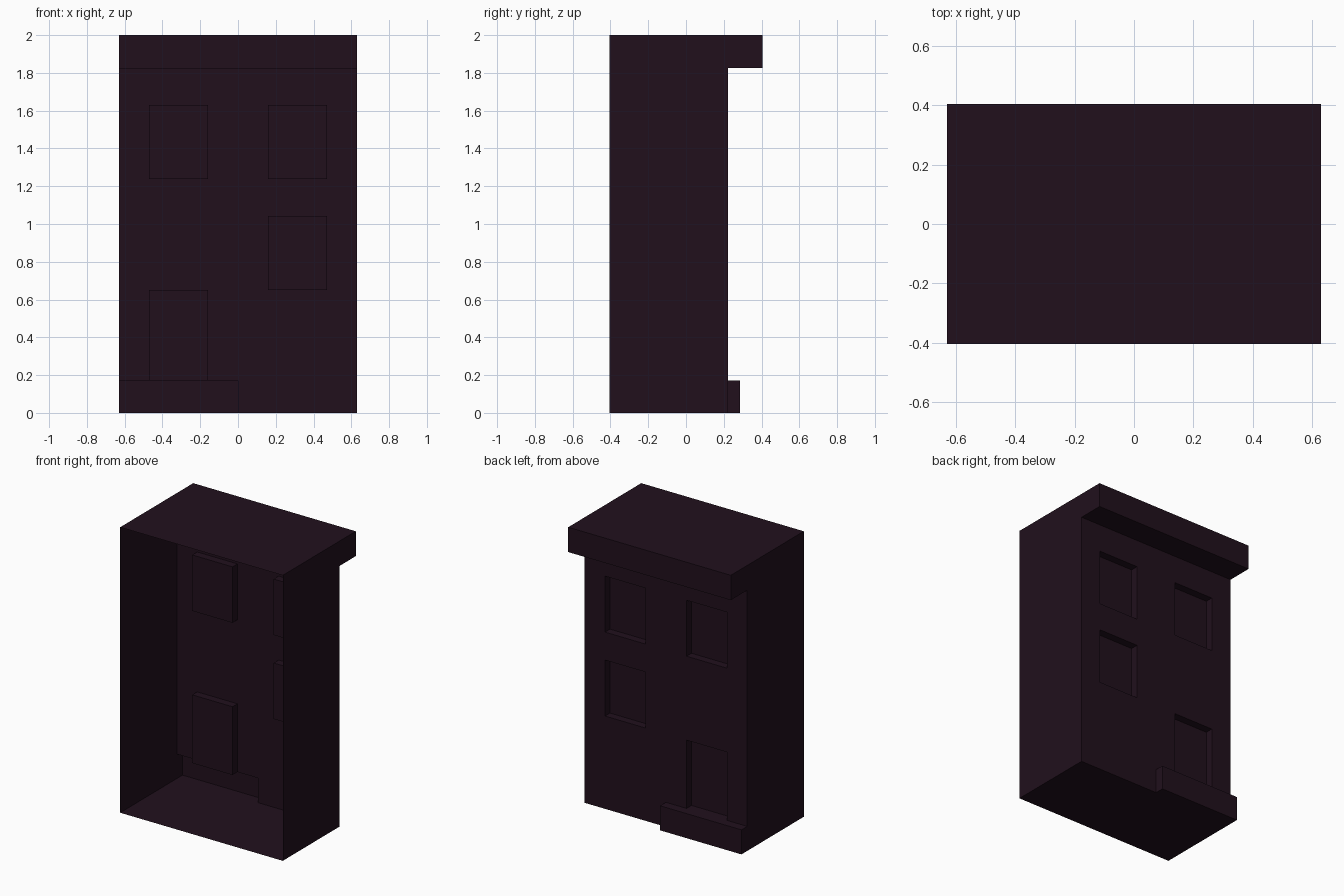
import bpy, bmesh

if "Cube" in bpy.data.objects:
    bpy.data.objects.remove(bpy.data.objects["Cube"])

W, D, H = 0.63, 0.404, 2.0            # half width, half depth, height
WALL, STEP, RECESS = 0.222, 0.286, 0.055
STEP_TOP, CORNICE = 0.172, 1.826

# Window and door recesses: x centre, bottom, top
HALF = 0.156
recesses = [(-0.316, 1.238, 1.63), (0.316, 1.238, 1.63),
            (0.316, 0.65, 1.042), (-0.316, STEP_TOP, 0.65)]


def reach(x, z):
    """How far back (y) the shell reaches at a facade point."""
    if abs(x) > W or not 0 < z < H:
        return -D
    if z > CORNICE:
        return D
    if z < STEP_TOP and x < 0:
        return STEP
    if any(abs(x - c) < HALF and b < z < t for c, b, t in recesses):
        return WALL - RECESS
    return WALL


xs = sorted({-W, 0.0, W} | {c + s * HALF for c, b, t in recesses for s in (-1, 1)})
zs = sorted({0.0, STEP_TOP, CORNICE, H} | {v for c, b, t in recesses for v in (b, t)})
xs = [xs[0] - 1] + xs + [xs[-1] + 1]
zs = [zs[0] - 1] + zs + [zs[-1] + 1]


def cell(i, k):
    return reach((xs[i] + xs[i + 1]) / 2, (zs[k] + zs[k + 1]) / 2)


bm = bmesh.new()


def quad(*pts):
    bm.faces.new([bm.verts.new(p) for p in pts])


for i in range(len(xs) - 1):
    for k in range(len(zs) - 1):
        x0, x1, z0, z1, a = xs[i], xs[i + 1], zs[k], zs[k + 1], cell(i, k)
        # facade, recess backs, step and cornice faces
        if a > -D:
            quad((x0, a, z0), (x0, a, z1), (x1, a, z1), (x1, a, z0))
        # upright returns and the side walls
        if i < len(xs) - 2:
            b = cell(i + 1, k)
            if a != b:
                quad((x1, a, z0), (x1, a, z1), (x1, b, z1), (x1, b, z0))
        # level returns, floor and roof
        if k < len(zs) - 2:
            b = cell(i, k + 1)
            if a != b:
                quad((x0, a, z1), (x0, b, z1), (x1, b, z1), (x1, a, z1))

bmesh.ops.remove_doubles(bm, verts=bm.verts, dist=1e-4)
bmesh.ops.dissolve_limit(bm, angle_limit=0.01, verts=bm.verts, edges=bm.edges)

mesh = bpy.data.meshes.new("building_shell")
bm.to_mesh(mesh)
bm.free()
shell = bpy.data.objects.new("building_shell", mesh)
bpy.context.collection.objects.link(shell)

# Dark plum paint
paint = bpy.data.materials.new("dark_plum")
paint.diffuse_color = (0.015, 0.005, 0.012, 1)
paint.use_nodes = True
paint.node_tree.nodes["Principled BSDF"].inputs["Base Color"].default_value = paint.diffuse_color
mesh.materials.append(paint)
